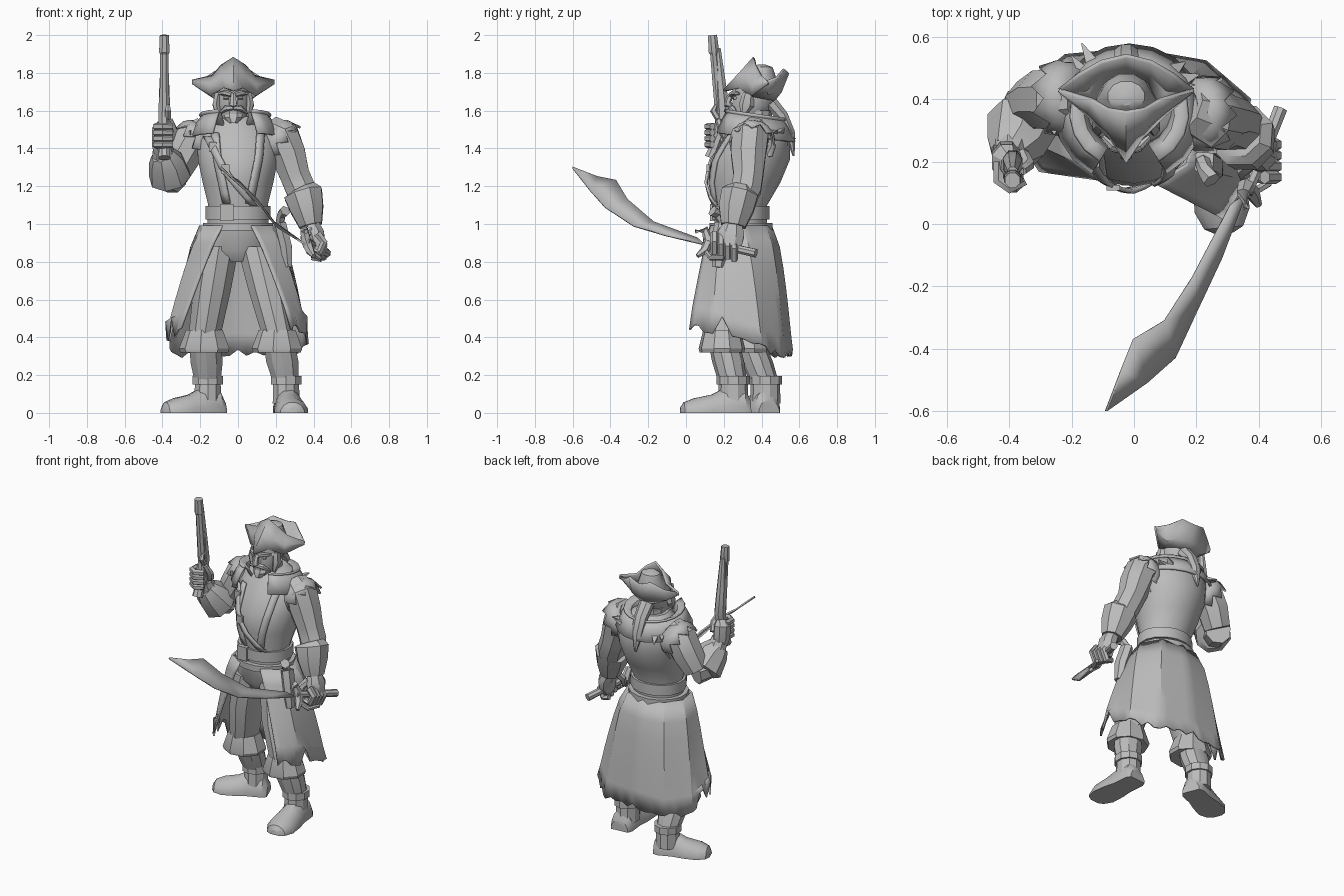
import bpy, bmesh, math, random
from mathutils import Vector

random.seed(4)
if "Cube" in bpy.data.objects:
    bpy.data.objects.remove(bpy.data.objects["Cube"])

grey = bpy.data.materials.new("plain grey")
grey.use_nodes = True
tone = (.5, .5, .5, 1)
grey.diffuse_color = tone
grey.node_tree.nodes["Principled BSDF"].inputs["Base Color"].default_value = tone


def build(name, verts, faces, thick=0, angle=32):
    """Make a shaded mesh object, with optional thickness."""
    mesh = bpy.data.meshes.new(name)
    mesh.from_pydata([tuple(v) for v in verts], [], faces)
    bm = bmesh.new()
    bm.from_mesh(mesh)
    bmesh.ops.recalc_face_normals(bm, faces=bm.faces)
    bm.to_mesh(mesh)
    bm.free()
    mesh.materials.append(grey)
    obj = bpy.data.objects.new(name, mesh)
    bpy.context.collection.objects.link(obj)
    if thick:
        solid = obj.modifiers.new("thickness", "SOLIDIFY")
        solid.thickness, solid.offset = thick, 0
    bpy.ops.object.select_all(action="DESELECT")
    obj.select_set(True)
    bpy.context.view_layer.objects.active = obj
    bpy.ops.object.shade_smooth_by_angle(angle=math.radians(angle))


def tube(name, rows, n=8, flat=False, floor=-9):
    """Loft elliptical rings; each row is x, y, z, radius and optional second radius."""
    pts = [Vector(r[:3]) for r in rows]
    span = (pts[-1] - pts[0]).normalized()
    ref = Vector((0, 1, 0)) if flat or abs(span.z) > .7 else Vector((0, 0, 1))
    verts = []
    for i, row in enumerate(rows):
        t = (pts[min(i + 1, len(pts) - 1)] - pts[max(i - 1, 0)]).normalized()
        if flat:
            t = Vector((0, 0, 1))
        u = ref.cross(t).normalized()
        v = t.cross(u)
        for k in range(n):
            a = math.tau * (k + .5) / n
            p = pts[i] + u * math.cos(a) * row[3] + v * math.sin(a) * row[-1]
            p.z = max(p.z, floor)
            verts.append(p)
    faces = [(i * n + k, i * n + (k + 1) % n, (i + 1) * n + (k + 1) % n, (i + 1) * n + k)
             for i in range(len(rows) - 1) for k in range(n)]
    faces += [tuple(range(n)), tuple(range(len(verts) - n, len(verts)))]
    build(name, verts, faces)


def sheet(name, lines, thick=.01, closed=False, angle=32):
    """Skin a grid between matching point lines."""
    n = len(lines[0])
    verts = [p for line in lines for p in line]
    faces = [(i * n + k, i * n + (k + 1) % n, (i + 1) * n + (k + 1) % n, (i + 1) * n + k)
             for i in range(len(lines) - 1) for k in range(n if closed else n - 1)]
    build(name, verts, faces, thick, angle)


def along(points, t):
    """Linear sample on a list of points, t from 0 to 1."""
    f = t * (len(points) - 1)
    i = min(int(f), len(points) - 2)
    return Vector(points[i]).lerp(Vector(points[i + 1]), f - i)


# torso
torso = [(0, .29, .97, .165, .14), (0, .29, 1.1, .16, .14), (0, .31, 1.22, .19, .19),
         (0, .34, 1.34, .215, .21), (0, .37, 1.44, .22, .18), (-.01, .38, 1.52, .18, .14),
         (-.02, .38, 1.57, .1, .1)]
tube("torso", torso, 18, True)


def chest(x, z, lift=.012):
    """Point just outside the front of the torso."""
    for a, b in zip(torso, torso[1:]):
        if a[2] <= z <= b[2]:
            f = (z - a[2]) / (b[2] - a[2])
            c = [p + (q - p) * f for p, q in zip(a, b)]
            return Vector((x, c[1] - lift - c[4] * math.sqrt(max(0, 1 - ((x - c[0]) / c[3]) ** 2)), z))


def band(name, path, width, lift):
    sheet(name, [[chest(along(path, t / 9)[0] + side, along(path, t / 9)[1], lift) for t in range(10)]
                 for side in (-width, 0, width)], .014)


# coat front edges and chest strap
for s, side in ((-1, "right"), (1, "left")):
    band(side + "_lapel", [(s * .12, 1.48), (s * .11, 1.35), (s * .06, 1.11)], .02, .006)
band("chest_strap", [(-.16, 1.46), (-.07, 1.28), (.08, 1.1)], .02, .016)
for z in (1.41, 1.29):
    c = chest(-.16 + (1.46 - z) * .55, z, .02)
    tube("strap_buckle", [(c.x, c.y, z - .025, .03, .012), (c.x, c.y, z + .025, .03, .012)], 4, True)

# belts
for z, r, tall in ((1.06, .175, .035), (.985, .19, .02)):
    tube("belt", [(0, .29, z - tall, r, r - .02), (0, .29, z + tall, r, r - .02)], 16, True)
tube("belt_buckle", [(-.06, .14, 1.015, .05, .02), (-.06, .14, 1.105, .05, .02)], 4, True)

# hips
tube("hips", [(0, .3, .8, .1, .1), (0, .3, .86, .19, .14), (0, .29, 1, .18, .145)], 14, True)

# torn coat skirt, open at the front
waist = [(.07, .13), (.17, .19), (.2, .3), (.13, .42), (0, .45), (-.13, .42), (-.2, .32), (-.18, .2), (-.08, .14)]
hem = [(.28, .02), (.36, .14), (.37, .4), (.23, .52), (0, .56), (-.22, .54), (-.35, .43), (-.38, .29), (-.3, .17)]
low = [(.47, 0), (.45, 0), (.34, 0), (.29, 0), (.31, 0), (.29, 0), (.31, 0), (.4, 0), (.45, 0)]
cols, rows = 40, 6
grid = []
for j in range(rows + 1):
    line = []
    for i in range(cols + 1):
        t, s = i / cols, j / rows
        p = along(waist, t).lerp(along(hem, t), s ** (.88 - .33 * math.sin(math.pi * t)))
        rip = random.choice((-.03, .0, .08)) if abs(t - .5) > .3 else random.uniform(-.01, .03)
        bottom = along(low, t)[0] + (rip if j == rows else 0)
        line.append(Vector((p.x, p.y, .99 + (bottom - .99) * s)))
    grid.append(line)
sheet("coat_skirt", grid, .012)

# legs, cuffs, boots
FOOT = [(0, .06, .07), (.08, .075, .13), (.35, .075, .14), (.55, .088, .1), (.8, .092, .08), (.95, .065, .058), (1, .03, .03)]


def leg(side, hip, knee, ankle, heel, toe):
    hip, knee, ankle, heel, toe = map(Vector, (hip, knee, ankle, heel, toe))
    mid = hip.lerp(knee, .5) + Vector((0, -.02, 0))
    up = Vector((0, 0, 1))
    tube(side + "_thigh", [(*hip, .11, .13), (*mid, .105, .12), (*knee, .09, .1)], 10, True)
    tube(side + "_trouser_cuff", [(*(knee - up * .1), .13, .12), (*(knee - up * .08), .138, .125),
                                  (*(knee + up * .02), .1, .1)], 9, True)
    tube(side + "_boot_shaft", [(*ankle, .07, .075), (*ankle.lerp(knee, .45), .09, .085), (*knee, .085, .08)], 10, True)
    tube(side + "_ankle_strap", [(*(ankle + up * d), .085, .088) for d in (0, .045)], 10, True)
    tube(side + "_boot", [(*heel.lerp(toe, f), w, h) for f, w, h in FOOT], 12, floor=0)
    tube(side + "_boot_ankle", [(*(ankle - up * .1), .075, .08), (*ankle, .072, .078)], 10, True)


leg("left", (.1, .28, .88), (.21, .19, .42), (.255, .25, .15), (.255, .34, 0), (.29, -.03, 0))
leg("right", (-.1, .3, .88), (-.175, .32, .42), (-.16, .42, .15), (-.08, .44, 0), (-.4, .31, 0))

# arms with flared cuffs
tube("left_upper_arm", [(.17, .37, 1.5, .08), (.23, .34, 1.46, .105), (.265, .33, 1.37, .1), (.3, .33, 1.26, .085),
                        (.33, .32, 1.19, .085), (.38, .26, 1.02, .06)])
tube("left_cuff", [(.335, .29, 1.18, .085, .08), (.345, .285, 1.16, .11, .105), (.365, .265, 1.08, .095, .1),
                   (.385, .25, .99, .065, .07)])
tube("right_upper_arm", [(-.17, .4, 1.5, .08), (-.24, .4, 1.45, .105), (-.29, .4, 1.36, .1), (-.34, .38, 1.26, .085)])
tube("right_forearm", [(-.34, .39, 1.24, .08), (-.37, .33, 1.25, .08), (-.39, .25, 1.33, .07), (-.4, .21, 1.42, .05)])
tube("right_cuff", [(-.355, .33, 1.24, .085), (-.36, .32, 1.25, .115), (-.38, .25, 1.33, .095), (-.4, .22, 1.37, .065)])

# hands
tube("left_palm", [(.385, .25, 1, .045, .05), (.41, .24, .95, .05, .075), (.42, .23, .89, .045, .07), (.41, .22, .85, .03, .05)])
tube("right_palm", [(-.4, .22, 1.37, .045, .045), (-.41, .21, 1.42, .05, .06), (-.41, .2, 1.5, .05, .06), (-.4, .19, 1.53, .03, .04)])
for k in range(4):
    y, z = .15 + k * .035, .94 - k * .012
    tube("left_finger", [(.42, y, z + .01, .022), (.455, y, z - .035, .022), (.43, y, z - .09, .021), (.39, y, z - .08, .018)], 6)
    z = 1.42 + k * .032
    tube("right_finger", [(-.435, .2, z, .018), (-.435, .14, z, .02), (-.4, .115, z, .02), (-.35, .14, z, .018)], 6)
tube("left_thumb", [(.38, .2, .97, .025), (.35, .17, .93, .022), (.36, .14, .88, .016)], 6)
tube("right_thumb", [(-.36, .22, 1.45, .025), (-.34, .19, 1.5, .022), (-.36, .17, 1.55, .016)], 6)

# cutlass
upper = [(.31, .06, .925), (.19, -.17, 1.01), (.1, -.31, 1.13), (0, -.37, 1.23), (-.04, -.47, 1.25), (-.09, -.6, 1.3)]
lower = [(.36, .1, .89), (.28, -.11, .94), (.2, -.28, .99), (.13, -.43, 1.09), (.04, -.51, 1.18), (-.088, -.6, 1.295)]
sheet("sword_blade", [[Vector(p) for p in line] for line in (upper, lower)], .01, angle=20)
tube("sword_handle", [(.36, .1, .91, .022), (.42, .24, .875, .022), (.47, .37, .845, .024)], 8)
tube("sword_guard", [(.36, .05, .96, .012), (.35, .1, .97, .022), (.36, .12, .91, .03), (.38, .1, .86, .025),
                     (.4, .06, .83, .012)], 6)
tube("sword_knuckle_guard", [(.38, .1, .86, .014), (.43, .13, .82, .014), (.46, .2, .82, .012)], 6)

# raised flintlock pistol
tube("pistol_barrel", [(-.39, .18, 1.58, .028), (-.39, .15, 1.9, .024), (-.39, .148, 1.91, .03), (-.39, .14, 2, .026)], 8)
tube("pistol_stock", [(-.39, .165, 1.93, .018, .02), (-.39, .185, 1.7, .03, .035), (-.39, .195, 1.58, .034, .045),
                      (-.39, .18, 1.48, .03), (-.39, .15, 1.4, .03), (-.39, .13, 1.35, .034)], 8)
tube("pistol_hammer", [(-.37, .17, 1.56, .018), (-.37, .145, 1.6, .018), (-.37, .16, 1.63, .01)], 6)

# holstered pistol at the left hip
tube("holster", [(.265, .17, .77, .025, .03), (.255, .18, .88, .035, .05), (.225, .2, 1, .035, .05)], 6)
tube("holster_grip", [(.22, .2, 1, .025), (.23, .17, 1.05, .025), (.25, .14, 1.07, .03)], 6)

# ragged sleeve caps and shoulder tatters
for s, side, y, back in ((1, "left", .36, .03), (-1, "right", .41, .09)):
    base, axis = Vector((s * .16, y, 1.48)), Vector((s * .75, -.08, -.5)).normalized()
    u = axis.cross(Vector((0, 1, 0))).normalized()
    v = axis.cross(u)
    rings = []
    for reach, radius, jag in ((0, .08, 0), (.05, .11, 0), (.1, .12, .025)):
        rings.append([base + axis * (reach + jag * (-1) ** k)
                      + (u * math.cos(k * math.tau / 18) + v * math.sin(k * math.tau / 18)) * radius for k in range(18)])
    sheet(side + "_ragged_sleeve", rings, .012, True)
    for k in range(7):
        root = Vector((s * (.12 + .02 * k), .49 - .03 * k, 1.48))
        tip = root + Vector((s * random.uniform(.03, .07), back - .01 * k, random.uniform(-.04, .05)))
        tube(side + "_tatter", [(*root, .04, .02), (*tip, .003)], 4)

# collar: standing part and folded cape
for name, layers, sweep in (("collar", ((.12, 1.5), (.15, 1.56), (.19, 1.58)), 300),
                            ("collar_fold", ((.17, 1.575), (.2, 1.53), (.235, 1.46)), 300)):
    lines = []
    for r, z in layers:
        angles = [math.radians(90 - sweep / 2 + sweep * k / 16) for k in range(17)]
        lines.append([Vector((-.015 + r * math.cos(a), .355 + r * .93 * math.sin(a), z - .025 * math.sin(a)))
                      for a in angles])
    sheet(name, lines, .014)

# head and face
X = -.025
tube("neck", [(X, .38, 1.48, .075), (X, .38, 1.6, .075)], 10, True)
tube("head", [(X, .31, 1.54, .045, .06), (X, .33, 1.57, .07, .09), (X, .35, 1.63, .085, .11), (X, .36, 1.69, .09, .11),
              (X, .37, 1.75, .085, .105)], 12, True)
tube("nose", [(X, .24, 1.69, .013), (X, .225, 1.655, .018), (X, .22, 1.635, .022), (X, .245, 1.625, .012)], 6)
tube("beard", [(X, .26, 1.535, .025, .03), (X, .275, 1.565, .05, .045), (X, .285, 1.6, .05, .035)], 8, True)
for s, side in ((-1, "right"), (1, "left")):
    def face(part, rows):
        tube(side + "_" + part, [(X + s * r[0], *r[1:]) for r in rows], 6)
    face("brow", [(.01, .238, 1.685, .014), (.045, .25, 1.695, .014), (.075, .28, 1.69, .008)])
    face("eye", [(.022, .25, 1.668, .009), (.05, .26, 1.668, .009)])
    face("moustache", [(0, .235, 1.617, .014), (.04, .245, 1.612, .016), (.075, .27, 1.585, .005)])
    face("whiskers", [(.08, .33, 1.69, .02, .03), (.09, .32, 1.63, .022, .04), (.08, .3, 1.57, .01)])
tube("ponytail", [(X, .45, 1.64, .05, .04), (X, .51, 1.57, .045, .035), (X, .55, 1.48, .04, .03), (X, .57, 1.36, .006)], 8)


# three-cornered hat: crown, front panels folded up to a ridge, back flap
def mirrored(half):
    """Run a half line on x >= 0 across the middle of the head."""
    full = [(-x, y, z) for x, y, z in half[:0:-1]] + half
    return [Vector((X + x, y, z)) for x, y, z in full]


tube("hat_crown", [(X, .37, 1.68, .1, .115), (X, .4, 1.76, .085, .085), (X, .41, 1.83, .06, .05), (X, .4, 1.845, .02, .02)], 12, True)
sheet("hat_front", [mirrored([(0, .36, 1.88), (.06, .37, 1.84), (.11, .4, 1.785), (.215, .43, 1.76)]),
                    mirrored([(0, .28, 1.79), (.06, .31, 1.78), (.12, .36, 1.735), (.216, .43, 1.75)]),
                    mirrored([(0, .2, 1.705), (.05, .28, 1.72), (.12, .35, 1.68), (.215, .43, 1.74)])], .014)
sheet("hat_back", [mirrored([(0, .54, 1.8), (.08, .52, 1.82), (.15, .48, 1.775), (.215, .43, 1.755)]),
                   mirrored([(0, .5, 1.7), (.08, .48, 1.7), (.13, .43, 1.69), (.2, .42, 1.735)]),
                   mirrored([(0, .46, 1.65), (.06, .45, 1.66), (.1, .4, 1.67), (.11, .35, 1.68)])], .014)
